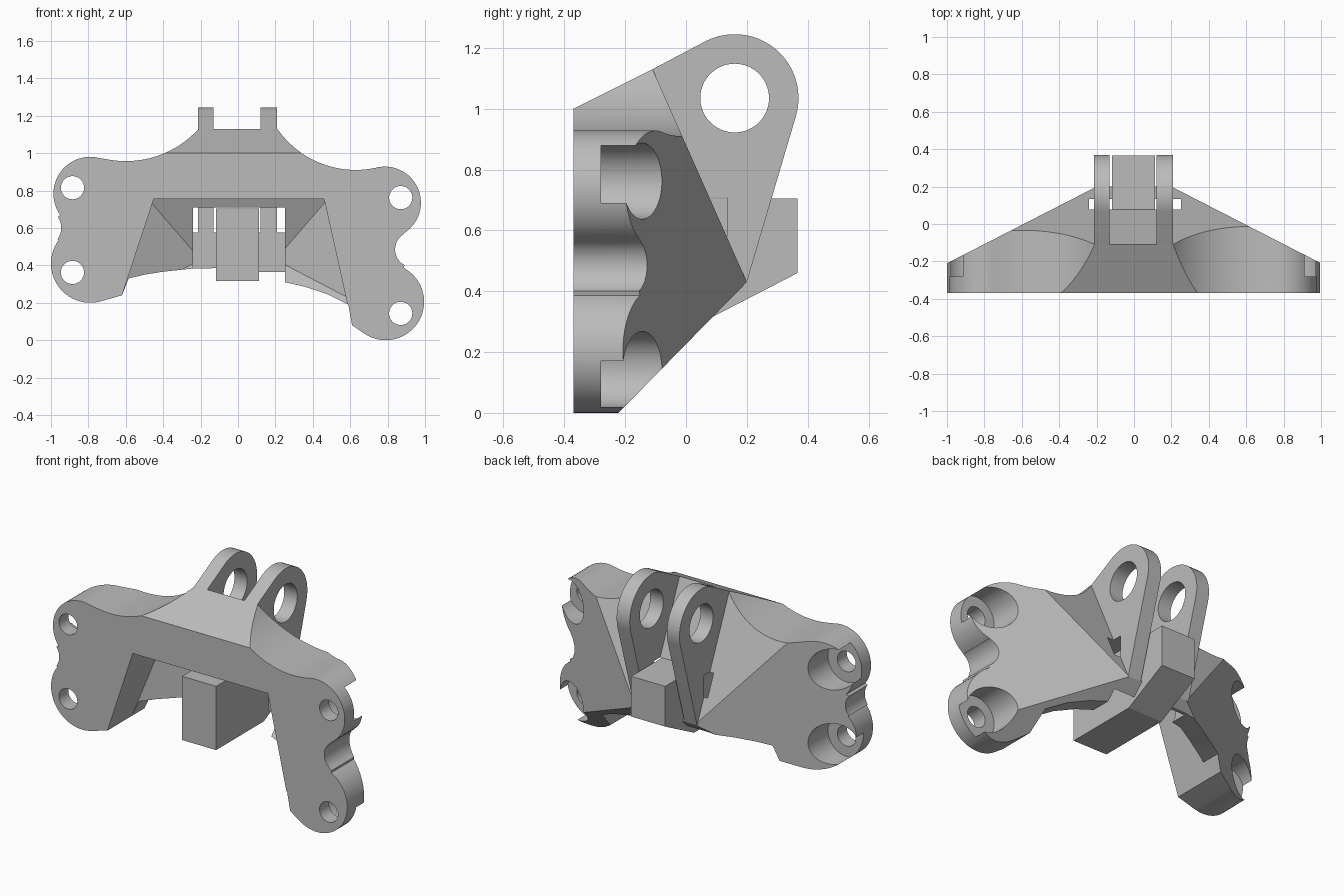
import bpy, bmesh
from math import sin, cos, radians
from mathutils import Vector

if "Cube" in bpy.data.objects:
    bpy.data.objects.remove(bpy.data.objects["Cube"])

grey = bpy.data.materials.new("cast_grey")
grey.use_nodes = True
grey.diffuse_color = (0.5, 0.5, 0.5, 1)
grey.node_tree.nodes["Principled BSDF"].inputs["Base Color"].default_value = (0.5, 0.5, 0.5, 1)


def add_object(name, bm):
    bmesh.ops.recalc_face_normals(bm, faces=bm.faces)
    mesh = bpy.data.meshes.new(name)
    bm.to_mesh(mesh)
    bm.free()
    mesh.materials.append(grey)
    obj = bpy.data.objects.new(name, mesh)
    bpy.context.collection.objects.link(obj)
    return obj


def arc(cx, cz, r, a0, a1, step=6):
    n = max(2, round(abs(a1 - a0) / step))
    angles = [radians(a0 + (a1 - a0) * i / n) for i in range(n + 1)]
    return [(cx + r * cos(a), cz + r * sin(a)) for a in angles]


def prism(name, profile, lo, hi, axis="y"):
    """Extrude an (x, z) profile along y, or a (y, z) profile along x."""
    place = (lambda u, v, d: (u, d, v)) if axis == "y" else (lambda u, v, d: (d, u, v))
    bm = bmesh.new()
    face = bm.faces.new([bm.verts.new(place(u, v, lo)) for u, v in profile])
    ext = bmesh.ops.extrude_face_region(bm, geom=[face])["geom"]
    move = Vector(place(0, 0, hi - lo))
    bmesh.ops.translate(bm, vec=move, verts=[g for g in ext if isinstance(g, bmesh.types.BMVert)])
    return add_object(name, bm)


def convex(name, planes):
    """Cut a big block down by (point, outward normal) planes."""
    bm = bmesh.new()
    bmesh.ops.create_cube(bm, size=6)
    for co, no in planes:
        geom = bm.verts[:] + bm.edges[:] + bm.faces[:]
        cut = bmesh.ops.bisect_plane(bm, geom=geom, plane_co=co, plane_no=no, clear_outer=True)
        edges = [g for g in cut["geom_cut"] if isinstance(g, bmesh.types.BMEdge)]
        if edges:
            bmesh.ops.contextual_create(bm, geom=edges)
    return add_object(name, bm)


def combine(obj, other, operation):
    mod = obj.modifiers.new("combine", "BOOLEAN")
    mod.operation, mod.solver, mod.object = operation, "EXACT", other
    bpy.context.view_layer.update()
    evaluated = obj.evaluated_get(bpy.context.evaluated_depsgraph_get())
    mesh = bpy.data.meshes.new_from_object(evaluated)
    obj.modifiers.clear()
    obj.data = mesh
    bpy.data.objects.remove(other)


def back_planes(shift):
    """Upper back, two swept sides and the sloping underside."""
    y = 0.2 - shift
    return [((0, y, 0.43), (0, 0.70, 0.31)),
            ((0.2, y, 0.43), (0.5125, 1, 0)),
            ((-0.2, y, 0.43), (-0.5125, 1, 0)),
            ((0, y, 0.43), (0, 1.02, -1))]


# Front outline: right ear, top saddle, left ear, bottom arch
outline = [(0.61, 0.08)]
outline += arc(0.79, 0.205, 0.205, -125, 62)
outline += arc(0.935, 0.485, 0.095, 242, 121)
outline += arc(0.785, 0.735, 0.193, -59, 105)
outline += arc(0.63, 1.421, 0.511, 278, 214.7, 4)
outline += [(0.21, 1.2), (-0.21, 1.2)]
outline += arc(-0.6, 1.483, 0.526, 317.9, 260, 4)
outline += arc(-0.79, 0.783, 0.197, 75, 216)
outline += arc(-1.045, 0.6, 0.1, 36, -37)
outline += arc(-0.79, 0.41, 0.21, 143, 285)
outline += [(-0.62, 0.24), (-0.585, 0.33), (-0.5, 0.35), (-0.4, 0.366), (-0.24, 0.383),
            (-0.1, 0.385), (0.12, 0.35), (0.25, 0.31), (0.36, 0.285), (0.48, 0.245), (0.59, 0.19)]
body = prism("bracket_body", outline, -0.37, 0.6)
combine(body, convex("wedge", [((0, -0.37, 1.0), (0, -0.5, 1))] + back_planes(0)), "INTERSECT")

# Pair of lugs
lug = arc(0.16, 1.035, 0.21, -16, 116.6) + [(-0.11, 1.13), (-0.13, 1.05), (0.15, 0.45), (0.2, 0.43)]
for x0, x1 in ((-0.215, -0.13), (0.12, 0.208)):
    combine(body, prism("lug", lug, x0, x1, "x"), "UNION")
combine(body, prism("pin_hole", arc(0.16, 1.035, 0.113, 0, 354), -0.5, 0.5, "x"), "DIFFERENCE")

# Hollow behind the tapered front opening
opening = [((0, 0, 0.755), (0, 0, 1)),
           ((0.46, 0, 0.755), (0.675, 0, 0.15)),
           ((-0.45, 0, 0.755), (-0.515, 0, 0.17))]
combine(body, convex("hollow", opening + back_planes(0.12)), "DIFFERENCE")

# Clearance pocket around the centre block
pocket = [(-0.24, -0.2), (0.25, -0.2), (0.25, 0.708), (-0.24, 0.708)]
combine(body, prism("pocket", pocket, -0.6, 0.135), "DIFFERENCE")

# Bolt holes with counterbores from the back
for x, z in ((-0.885, 0.815), (-0.885, 0.362), (0.87, 0.762), (0.87, 0.143)):
    combine(body, prism("bolt_hole", arc(x, z, 0.062, 0, 350, 10), -0.6, 0.5), "DIFFERENCE")
    combine(body, prism("counterbore", arc(x, z, 0.125, 0, 354), -0.28, 0.5), "DIFFERENCE")

# Centre block between the lugs
side = [(-0.37, 0.317), (0.09, 0.317), (0.367, 0.46), (0.367, 0.705), (-0.37, 0.705)]
block = prism("centre_block", side, -0.117, 0.112, "x")

# Smooth the curved walls and keep the edges sharp
bpy.ops.object.select_all(action="DESELECT")
body.select_set(True)
bpy.context.view_layer.objects.active = body
bpy.ops.object.shade_smooth_by_angle(angle=radians(25))
